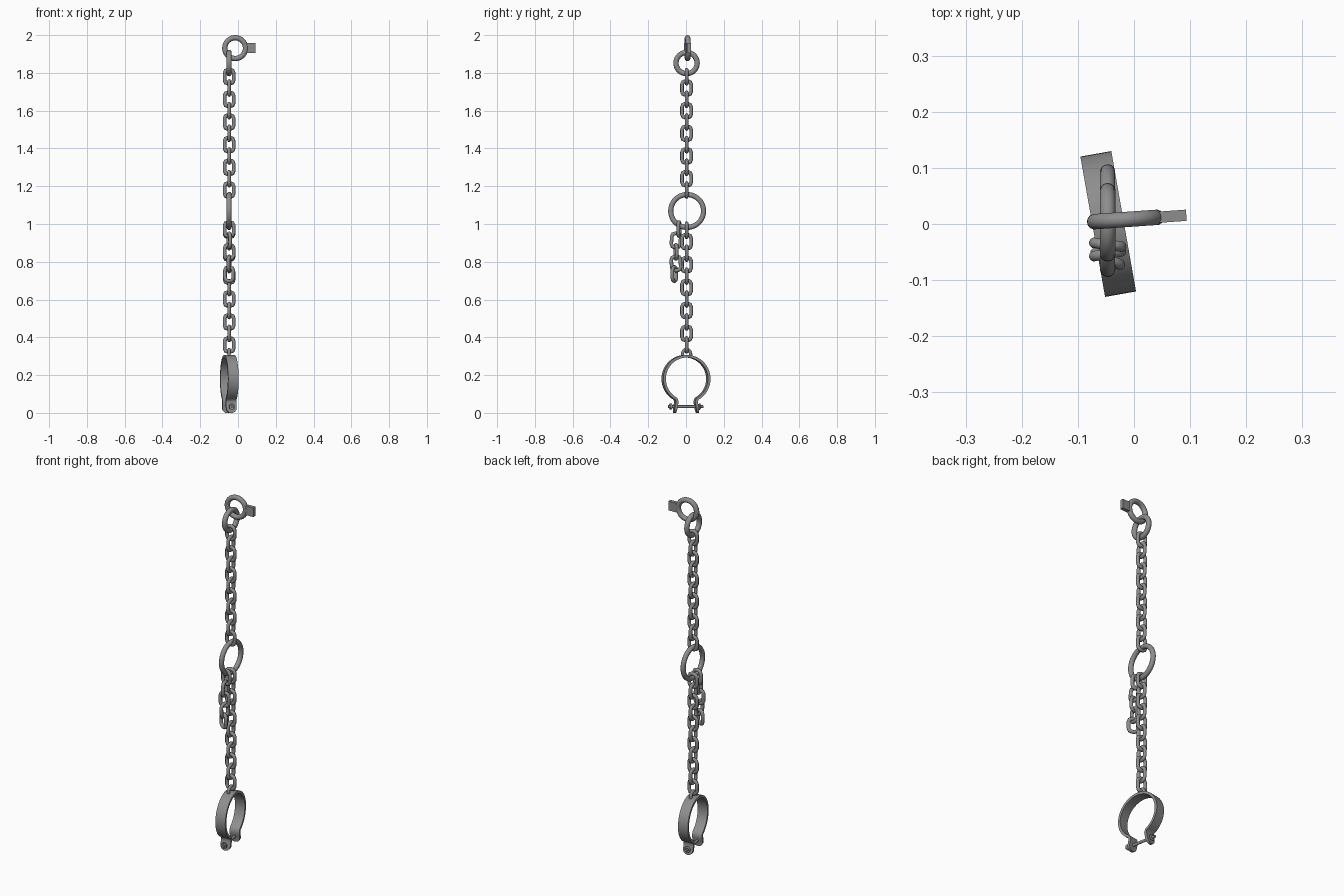
import bpy, bmesh, math
from mathutils import Matrix, Vector

if "Cube" in bpy.data.objects:
    bpy.data.objects.remove(bpy.data.objects["Cube"])

CX, CY = -0.047, 0.003          # axis of the hanging chain

iron = bpy.data.materials.new("dark_iron")
iron.diffuse_color = (0.27, 0.27, 0.27, 1)
iron.use_nodes = True
iron.node_tree.nodes["Principled BSDF"].inputs["Base Color"].default_value = iron.diffuse_color


def finish(name, bm, matrix=Matrix(), angle=50):
    bmesh.ops.recalc_face_normals(bm, faces=bm.faces)
    mesh = bpy.data.meshes.new(name)
    bm.to_mesh(mesh)
    bm.free()
    mesh.materials.append(iron)
    ob = bpy.data.objects.new(name, mesh)
    bpy.context.collection.objects.link(ob)
    ob.matrix_world = matrix
    bpy.ops.object.select_all(action='DESELECT')
    ob.select_set(True)
    bpy.context.view_layer.objects.active = ob
    bpy.ops.object.shade_smooth_by_angle(angle=math.radians(angle))
    return ob


def place(x, y, z, rx=0, ry=0, rz=0):
    r = [Matrix.Rotation(math.radians(a), 4, ax) for a, ax in ((rz, 'Z'), (ry, 'Y'), (rx, 'X'))]
    return Matrix.Translation((x, y, z)) @ r[0] @ r[1] @ r[2]


def tube(name, path, r, matrix, sides=10, closed=True, angle=70):
    """Round bar along a path in the local YZ plane, mitred at the corners."""
    bm = bmesh.new()
    n = len(path)
    pts = [Vector((0, y, z)) for y, z in path]
    rings = []
    for i, p in enumerate(pts):
        a = pts[i - 1] if closed or i else p
        b = pts[(i + 1) % n] if closed or i < n - 1 else p
        d1 = (p - a).normalized() if a != p else (b - p).normalized()
        d2 = (b - p).normalized() if b != p else d1
        t = (d1 + d2).normalized()
        out = Vector((0, t.z, -t.y)) / max(0.3, t.dot(d1))
        rings.append([bm.verts.new(p + out * r * math.cos(k * math.tau / sides)
                                   + Vector((1, 0, 0)) * r * math.sin(k * math.tau / sides))
                      for k in range(sides)])
    for i in range(n if closed else n - 1):
        for k in range(sides):
            k2 = (k + 1) % sides
            j = (i + 1) % n
            bm.faces.new((rings[i][k], rings[j][k], rings[j][k2], rings[i][k2]))
    if not closed:
        bm.faces.new(rings[0])
        bm.faces.new(rings[-1])
    return finish(name, bm, matrix, angle)


def ring(name, radius, r, matrix, seg=40):
    path = [(radius * math.cos(i * math.tau / seg), radius * math.sin(i * math.tau / seg))
            for i in range(seg)]
    return tube(name, path, r, matrix, 14)


def link(name, matrix):
    # rounded rectangle, three points per corner
    w, h, c = 0.024, 0.037, 0.018
    path = []
    for q, (sy, sz) in enumerate(((1, 1), (-1, 1), (-1, -1), (1, -1))):
        for a in (0, 45, 90):
            t = math.radians(90 * q + a)
            path.append((sy * (w - c) + c * math.cos(t), sz * (h - c) + c * math.sin(t)))
    return tube(name, path, 0.0097, matrix)


def cylinder(name, r, y0, y1, z, matrix):
    bm = bmesh.new()
    m = Matrix.Translation((0, (y0 + y1) / 2, z)) @ Matrix.Rotation(math.pi / 2, 4, 'X')
    bmesh.ops.create_cone(bm, cap_ends=True, segments=20, radius1=r, radius2=r,
                          depth=abs(y1 - y0), matrix=m)
    return finish(name, bm, matrix)


# wall ring with its mounting tab
top = place(-0.015, 0.008, 1.931, rz=4)
ring("wall_ring", 0.055, 0.014, top @ Matrix.Rotation(math.pi / 2, 4, 'Z'))
bm = bmesh.new()
bmesh.ops.create_cube(bm, size=1, matrix=Matrix.Translation((0.082, 0, 0))
                      @ Matrix.Diagonal((0.053, 0.02, 0.052, 1)))
finish("wall_tab", bm, top, 30)

# connecting rings
ring("upper_ring", 0.056, 0.014, place(CX, CY, 1.852))
ring("middle_ring", 0.087, 0.0135, place(CX, 0.006, 1.069), 48)

# main chain, alternating links
for i in range(11):
    turn = 90 if i % 2 == 0 else 0
    link("upper_link", place(CX, CY, 1.78 - 0.06 * i, rz=turn))
    link("lower_link", place(CX, CY, 0.967 - 0.0607 * i, rz=turn))

# loose chain end hanging from the middle ring
for y, z, rx, rz in ((-0.037, 0.973, 0, 82), (-0.053, 0.913, -4, 12), (-0.053, 0.853, 0, 100),
                     (-0.053, 0.791, 4, -8), (-0.062, 0.735, 0, 65)):
    link("loose_link", place(CX, y, z, rx=rx, rz=rz))

# shackle band: open circle with outward flanges, rounded at the bottom
cuff = place(-0.046, 0, 0, rz=10)
H, T, HW = 0.18, 0.007, 0.028
side = [(0.061, 0.0, 0.006), (0.061, 0.003, 0.015), (0.060, 0.009, 0.022), (0.059, 0.018, 0.027),
        (0.057, 0.03, HW), (0.054, 0.045, HW), (0.051, 0.058, HW)]
arc = []
for i in range(45):
    a = math.radians(-62 + 304 * i / 44)
    arc.append((0.12 * math.cos(a), H + 0.12 * math.sin(a), HW))
sections = side + arc + [(-y, z, w) for y, z, w in reversed(side)]
bm = bmesh.new()
rows = []
for i, (y, z, w) in enumerate(sections):
    a, b = sections[max(i - 1, 0)], sections[min(i + 1, len(sections) - 1)]
    t = Vector((0, b[0] - a[0], b[1] - a[1])).normalized()
    nrm = Vector((0, t.z, -t.y)) * T
    p = Vector((0, y, z))
    rows.append([bm.verts.new(p + nrm * s + Vector((x * w, 0, 0)))
                 for s, x in ((1, 1), (1, -1), (-1, -1), (-1, 1))])
for r0, r1 in zip(rows, rows[1:]):
    for k in range(4):
        bm.faces.new((r0[k], r1[k], r1[(k + 1) % 4], r0[(k + 1) % 4]))
bm.faces.new(rows[0])
bm.faces.new(rows[-1])
finish("shackle_band", bm, cuff, 50)

# shackle eye
eye = [(0.022 * math.cos(math.radians(a)), 0.31 + 0.026 * math.sin(math.radians(a)))
       for a in range(-20, 201, 20)]
tube("shackle_eye", eye, 0.0085, place(CX, CY, 0), closed=False)

# locking pin with a head and a retaining ring
cylinder("pin", 0.0075, -0.096, 0.092, 0.033, cuff)
cylinder("pin_head", 0.016, -0.088, -0.076, 0.033, cuff)
ring("pin_retainer", 0.012, 0.005, cuff @ place(0, 0.073, 0.033, rz=90), 20)
